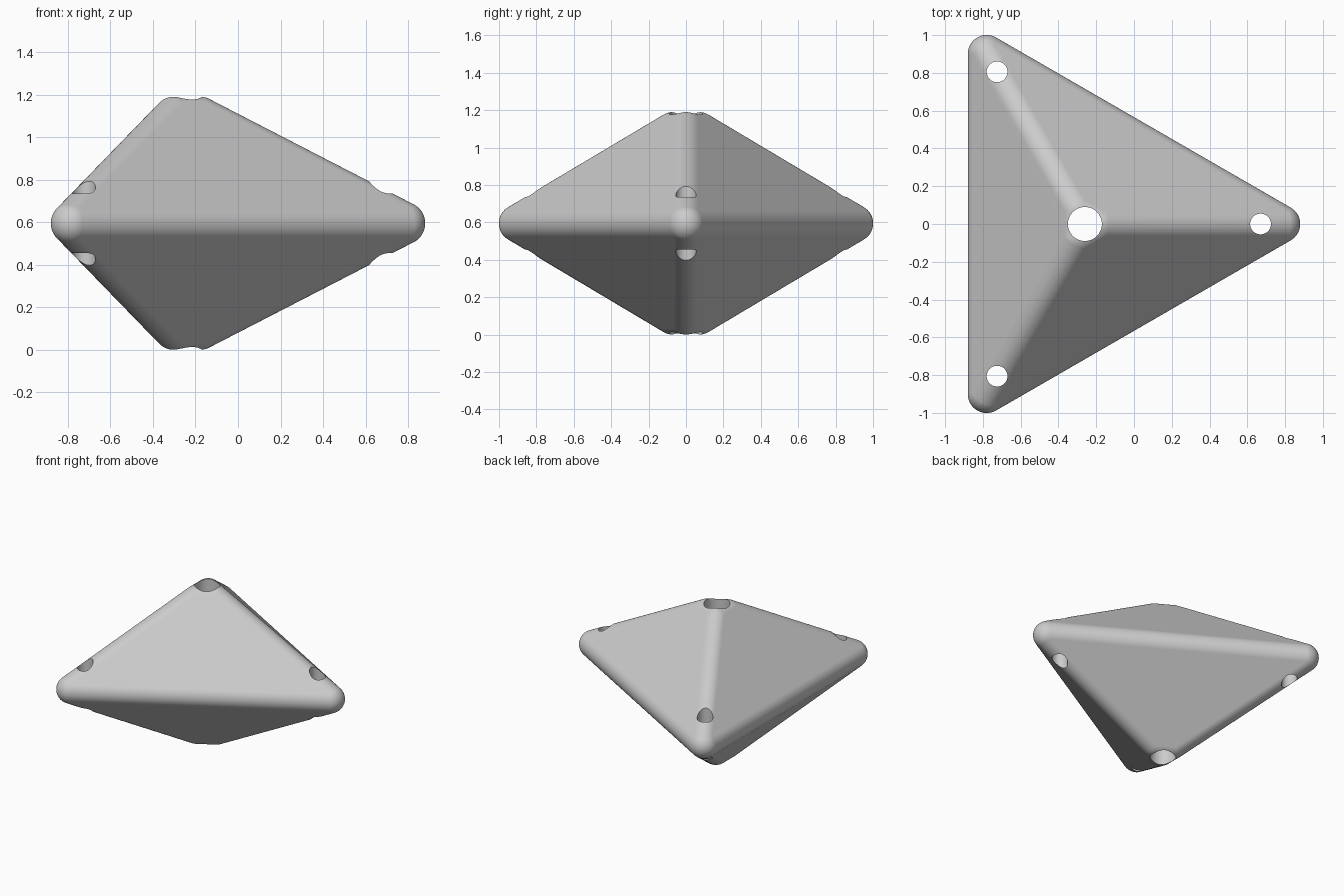
import bpy, bmesh
from math import radians, cos, sin
from mathutils import Vector, Matrix

cube = bpy.data.objects.get("Cube")
if cube:
    bpy.data.objects.remove(cube, do_unlink=True)

AXIS_X = -0.26      # vertical axis of the body
MID_Z = 0.595       # height of the equator
ROUND = 0.10        # radius of every rounded edge
CORNER = 1.04       # distance of the equator corners from the axis
TIP = 0.08          # distance of the blunt tip corners from the axis
TIP_Z = 0.495       # height of the tip corners above the equator


def around(distance, z):
    """Three points spaced evenly around the body axis."""
    return [Vector((AXIS_X + distance * cos(radians(a)), distance * sin(radians(a)), z))
            for a in (0, 120, 240)]


def add_object(name, bm):
    mesh = bpy.data.meshes.new(name)
    bm.to_mesh(mesh)
    bm.free()
    obj = bpy.data.objects.new(name, mesh)
    bpy.context.collection.objects.link(obj)
    return obj


# Rounded double pyramid: a hull stretched over balls at its corners
bm = bmesh.new()
for p in around(CORNER, MID_Z) + around(TIP, MID_Z + TIP_Z) + around(TIP, MID_Z - TIP_Z):
    bmesh.ops.create_uvsphere(bm, u_segments=48, v_segments=24, radius=ROUND,
                              matrix=Matrix.Translation(p))
hull = bmesh.ops.convex_hull(bm, input=bm.verts, use_existing_faces=False)
bmesh.ops.delete(bm, geom=[v for v in set(hull["geom_interior"] + hull["geom_unused"])
                           if isinstance(v, bmesh.types.BMVert)], context='VERTS')
bmesh.ops.dissolve_limit(bm, angle_limit=radians(0.5), verts=bm.verts, edges=bm.edges)
bmesh.ops.recalc_face_normals(bm, faces=bm.faces)
body = add_object("rounded_double_pyramid", bm)

# Vertical drill holes: one wide through the tips, one narrow near each corner
bm = bmesh.new()
holes = [(Vector((AXIS_X, 0, MID_Z)), 0.09)] + [(p, 0.055) for p in around(0.93, MID_Z)]
for p, r in holes:
    bmesh.ops.create_cone(bm, cap_ends=True, segments=48, radius1=r, radius2=r,
                          depth=2, matrix=Matrix.Translation(p))
drills = add_object("hole_cutters", bm)
drills.hide_render = True

cut = body.modifiers.new("holes", 'BOOLEAN')
cut.operation = 'DIFFERENCE'
cut.solver = 'EXACT'
cut.object = drills
bpy.ops.object.select_all(action='DESELECT')
bpy.context.view_layer.objects.active = body
body.select_set(True)
bpy.ops.object.modifier_apply(modifier=cut.name)
bpy.data.objects.remove(drills, do_unlink=True)

# Smooth fillets, crisp hole rims, clean flat faces
bpy.ops.object.shade_smooth_by_angle(angle=radians(25))
weighted = body.modifiers.new("weighted_normals", 'WEIGHTED_NORMAL')
weighted.keep_sharp = True

# Plain grey finish
grey = bpy.data.materials.new("plain_grey")
grey.use_nodes = True
colour = (0.6, 0.6, 0.6, 1)
grey.diffuse_color = colour
grey.node_tree.nodes["Principled BSDF"].inputs["Base Color"].default_value = colour
body.data.materials.clear()
body.data.materials.append(grey)
